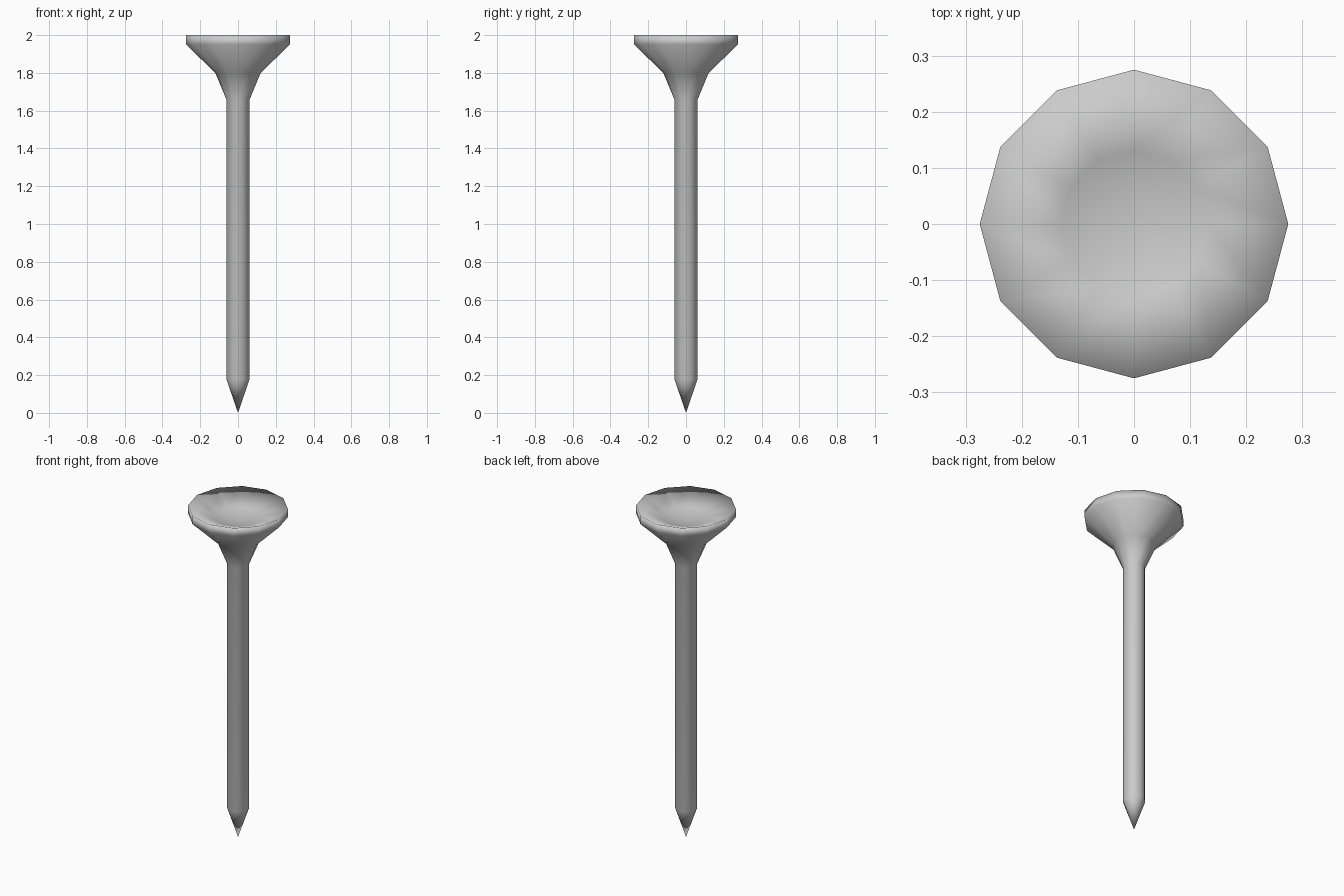
import bpy, bmesh
from math import sin, cos, pi

if "Cube" in bpy.data.objects:
    bpy.data.objects.remove(bpy.data.objects["Cube"])

SIDES = 12

# Half profile (radius, height) from the point up to the rim and into the cup
PROFILE = [(0.0, 0.0), (0.062, 0.18), (0.062, 1.66), (0.12, 1.80),
           (0.275, 1.95), (0.275, 2.0), (0.13, 1.94), (0.0, 1.92)]


def lathe(name, profile, sides):
    bm = bmesh.new()
    rings = []
    for r, z in profile:
        count = sides if r > 0 else 1
        rings.append([bm.verts.new((r * cos(2 * pi * i / sides), r * sin(2 * pi * i / sides), z))
                      for i in range(count)])
    for low, high in zip(rings, rings[1:]):
        for i in range(sides):
            j = (i + 1) % sides
            corners = [low[i % len(low)], low[j % len(low)],
                       high[j % len(high)], high[i % len(high)]]
            bm.faces.new(list(dict.fromkeys(corners)))
    bmesh.ops.recalc_face_normals(bm, faces=bm.faces)
    for f in bm.faces:
        f.smooth = True
    mesh = bpy.data.meshes.new(name)
    bm.to_mesh(mesh)
    bm.free()
    obj = bpy.data.objects.new(name, mesh)
    bpy.context.collection.objects.link(obj)
    return obj


# Pointed shaft, flared head and dished top in one smooth turned body
lathe("golf_tee", PROFILE, SIDES)
